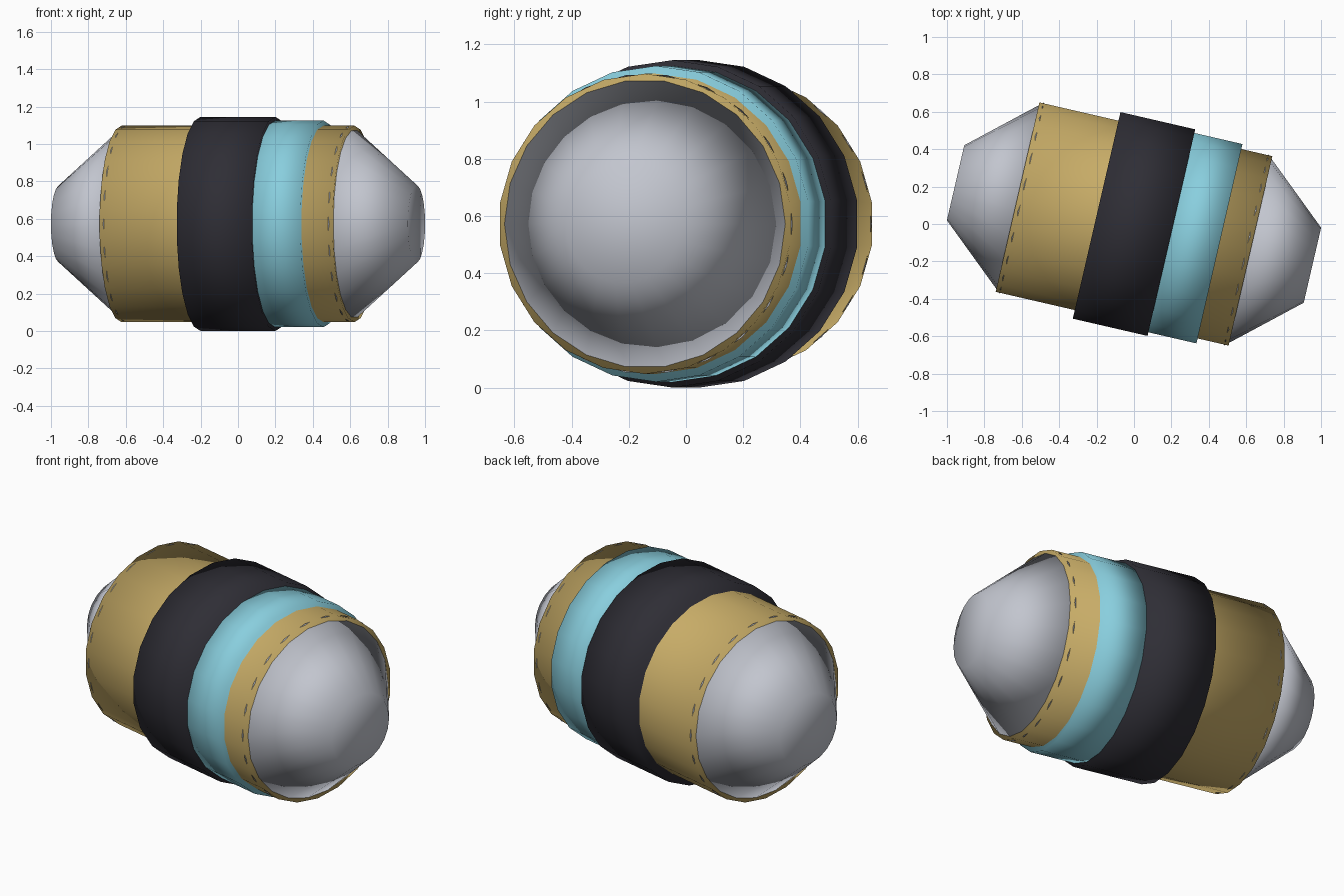
import bpy, bmesh
from math import radians
from mathutils import Matrix

cube = bpy.data.objects.get("Cube")
if cube:
    bpy.data.objects.remove(cube, do_unlink=True)

SIDES = 22
AXIS_HEIGHT = 0.5725
# Whole body lies along x, swung slightly about z
PLACE = Matrix.Translation((0, 0, AXIS_HEIGHT)) @ Matrix.Rotation(radians(-13), 4, 'Z')


def material(name, r, g, b):
    mat = bpy.data.materials.new(name)
    mat.use_nodes = True
    mat.diffuse_color = (r, g, b, 1)
    bsdf = next(n for n in mat.node_tree.nodes if n.type == 'BSDF_PRINCIPLED')
    bsdf.inputs["Base Color"].default_value = (r, g, b, 1)
    return mat


def drum(name, start, end, r_start, r_end, mat, roll=90):
    """Fully smooth capped cylinder or frustum between two points on the long axis."""
    bm = bmesh.new()
    bmesh.ops.create_cone(bm, cap_ends=True, segments=SIDES,
                          radius1=r_start, radius2=r_end, depth=end - start)
    turn = Matrix.Rotation(radians(90), 4, 'Y') @ Matrix.Rotation(radians(roll), 4, 'Z')
    bm.transform(PLACE @ Matrix.Translation(((start + end) / 2, 0, 0)) @ turn)
    for face in bm.faces:
        face.smooth = True
    mesh = bpy.data.meshes.new(name)
    bm.to_mesh(mesh)
    bm.free()
    mesh.materials.append(mat)
    obj = bpy.data.objects.new(name, mesh)
    bpy.context.collection.objects.link(obj)
    return obj


gold = material("gold", 0.57, 0.41, 0.135)
black = material("charcoal", 0.028, 0.027, 0.036)
cyan = material("light_cyan", 0.25, 0.62, 0.73)
grey = material("light_grey", 0.54, 0.56, 0.62)

# Main barrel and its two raised bands
drum("barrel", -0.639, 0.639, 0.525, 0.525, gold)
drum("wide_band", -0.205, 0.205, 0.5725, 0.5725, black)
drum("narrow_band", 0.19, 0.469, 0.5525, 0.5525, cyan)

# Tapered end caps, turned half a side so their base corners just break the barrel
drum("left_end_cap", 0.615, 0.979, 0.525, 0.206, grey, roll=0)
drum("right_end_cap", -0.979, -0.615, 0.206, 0.525, grey, roll=0)
